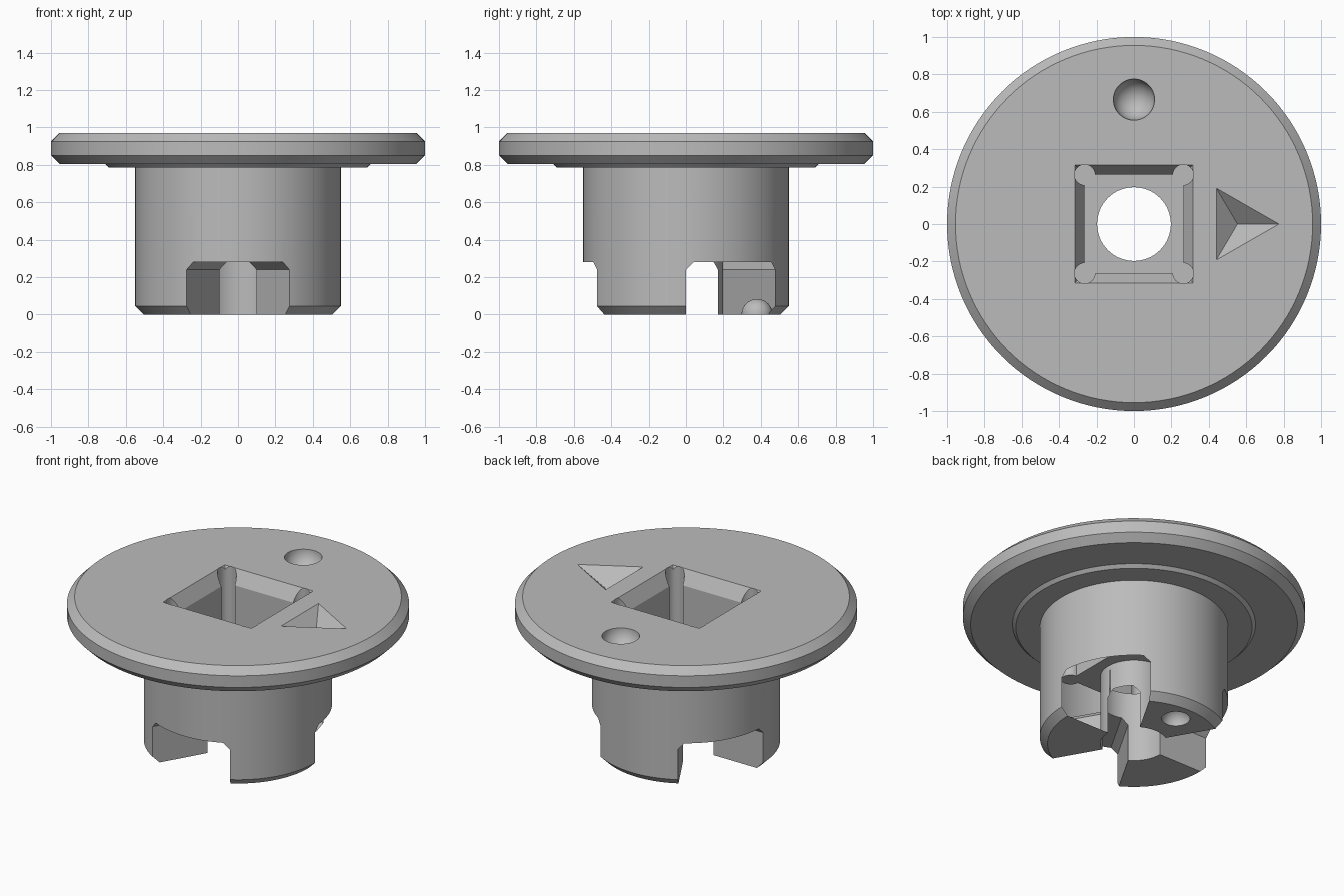
import bpy
import bmesh
from math import cos, sin, pi, tan, radians

cube = bpy.data.objects.get("Cube")
if cube:
    bpy.data.objects.remove(cube, do_unlink=True)

grey = bpy.data.materials.new("plain_grey")
grey.use_nodes = True
COLOUR = (0.5, 0.5, 0.5, 1)
grey.diffuse_color = COLOUR
grey.node_tree.nodes["Principled BSDF"].inputs["Base Color"].default_value = COLOUR


def circle(r, z, n=128, cx=0, cy=0):
    return [(cx + r * cos(2 * pi * i / n), cy + r * sin(2 * pi * i / n), z) for i in range(n)]


def square(h, z):
    return [(-h, -h, z), (h, -h, z), (h, h, z), (-h, h, z)]


def loft(name, rings):
    """Closed solid through a stack of equally sized rings."""
    bm = bmesh.new()
    loops = [[bm.verts.new(p) for p in ring] for ring in rings]
    n = len(loops[0])
    for a, b in zip(loops, loops[1:]):
        for i in range(n):
            j = (i + 1) % n
            bm.faces.new((a[i], a[j], b[j], b[i]))
    bm.faces.new(loops[0][::-1])
    bm.faces.new(loops[-1])
    bmesh.ops.recalc_face_normals(bm, faces=bm.faces)
    mesh = bpy.data.meshes.new(name)
    bm.to_mesh(mesh)
    bm.free()
    mesh.materials.append(grey)
    obj = bpy.data.objects.new(name, mesh)
    bpy.context.collection.objects.link(obj)
    return obj


def cut(cutter):
    """Subtract the cutter from the body and discard it."""
    bpy.context.view_layer.objects.active = body
    mod = body.modifiers.new("cut", 'BOOLEAN')
    mod.operation = 'DIFFERENCE'
    mod.solver = 'EXACT'
    mod.object = cutter
    bpy.ops.object.modifier_apply(modifier=mod.name)
    bpy.data.objects.remove(cutter, do_unlink=True)


def cut_dimple(y, z, r):
    rings = []
    steps = 24
    for i in range(steps + 1):
        a = -pi / 2 + pi * i / steps
        rings.append(circle(max(r * cos(a), 0.0005), z + r * sin(a), 48, 0, y))
    cut(loft("dimple_cutter", rings))


# Turned body: chamfered hub, shallow shoulder and chamfered flange
profile = [(0.505, 0), (0.55, 0.045), (0.55, 0.785), (0.69, 0.785), (0.71, 0.805),
           (0.955, 0.805), (1, 0.85), (1, 0.925), (0.955, 0.97)]
body = loft("flanged_hub", [circle(r, z) for r, z in profile])

# Through bore
cut(loft("bore_cutter", [circle(0.197, z, 64) for z in (-0.1, 1.1)]))

# Square socket with flared mouth and relieved corners
FLOOR = 0.45
cut(loft("socket_cutter", [square(0.265, FLOOR), square(0.265, 0.885),
                           square(0.315, 0.97), square(0.333, 1.0006)]))
for sx in (-1, 1):
    for sy in (-1, 1):
        cut(loft("corner_cutter", [circle(0.055, z, 32, sx * 0.263, sy * 0.263)
                                   for z in (FLOOR, 1.1)]))

# Three wedge slots leave three coupling teeth
SLOPE = tan(radians(30))
for angle in (-90, 30, 150):
    c, s = cos(radians(angle)), sin(radians(angle))

    def wedge(inset, z):
        w = SLOPE - inset / cos(radians(30))
        pts = [(inset * 2, 0), (1, -w), (1, w)]
        return [(x * c - y * s, x * s + y * c, z) for x, y in pts]

    cut(loft("slot_cutter", [wedge(0, -0.1), wedge(0, 0.24), wedge(0.04, 0.28)]))

# Round dimples: top face and one tooth
cut_dimple(0.665, 0.97, 0.11)
cut_dimple(0.38, 0, 0.083)


# Triangular pyramid pit pointing to the side
def triangle(scale, z):
    ax = 0.553
    return [(ax + (x - ax) * scale, y * scale, z)
            for x, y in ((0.44, -0.192), (0.775, 0), (0.44, 0.192))]


DEPTH = 0.11
cut(loft("arrow_cutter", [triangle(0.004, 0.97 - DEPTH), triangle(1, 0.97),
                          triangle(1.2, 0.97 + 0.2 * DEPTH)]))

# Smooth round walls, crisp edges
bpy.ops.object.select_all(action='DESELECT')
body.select_set(True)
bpy.context.view_layer.objects.active = body
bpy.ops.object.shade_smooth_by_angle(angle=radians(25))
